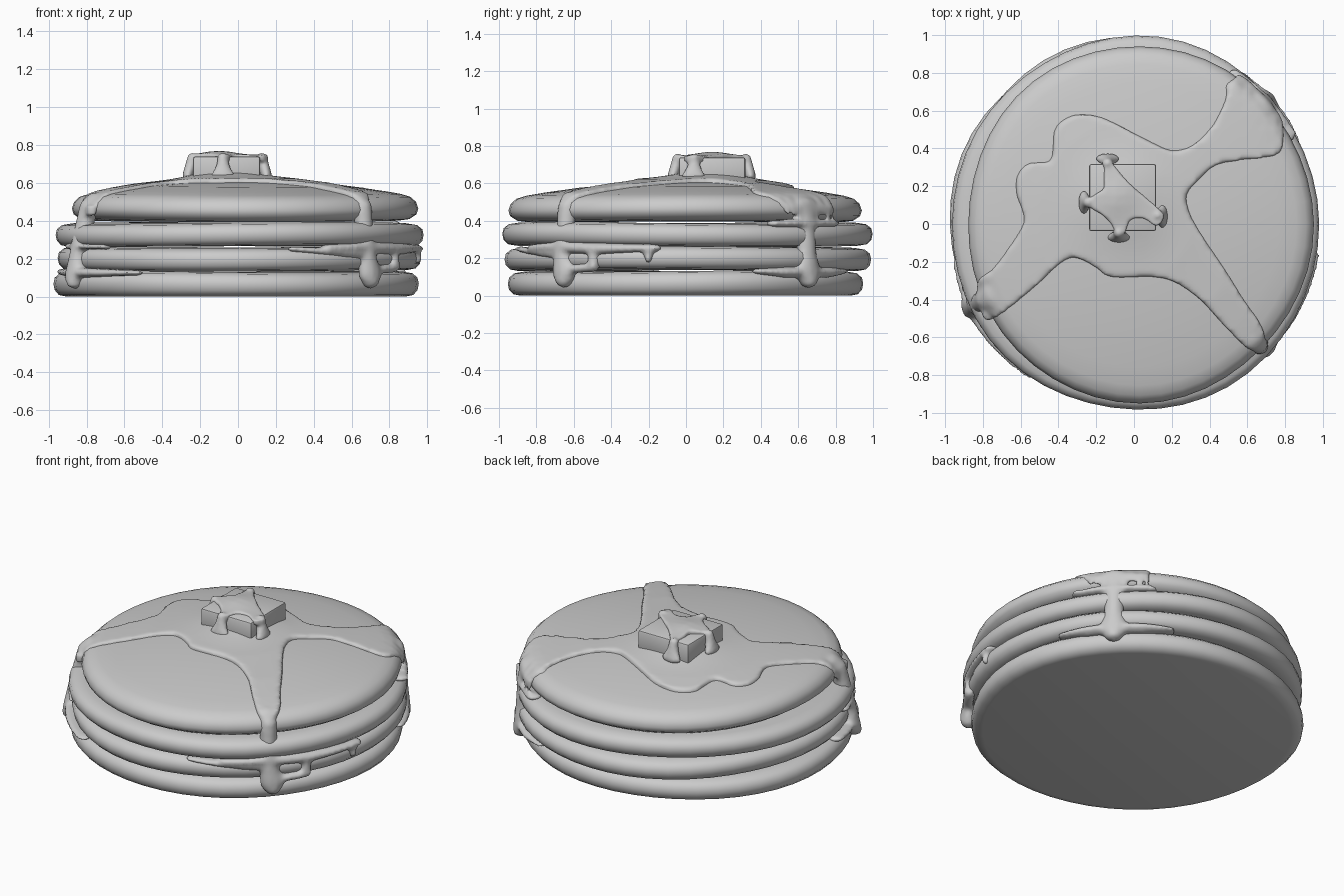
import bpy, bmesh, math
from mathutils import Matrix, Vector

if "Cube" in bpy.data.objects:
    bpy.data.objects.remove(bpy.data.objects["Cube"])


def finish(bm, name, angle=None):
    bmesh.ops.recalc_face_normals(bm, faces=bm.faces)
    me = bpy.data.meshes.new(name)
    bm.to_mesh(me)
    bm.free()
    ob = bpy.data.objects.new(name, me)
    bpy.context.collection.objects.link(ob)
    if angle:
        bpy.ops.object.select_all(action='DESELECT')
        ob.select_set(True)
        bpy.context.view_layer.objects.active = ob
        bpy.ops.object.shade_smooth_by_angle(angle=math.radians(angle))
    return ob


# Pancakes: a wobbly lathed profile of (radius factor, z)
def pancake(name, cx, cy, rx, ry, profile, phase, seg=48):
    bm = bmesh.new()
    rings = []
    for r, z in profile[1:-1]:
        ring = []
        for i in range(seg):
            a = 2 * math.pi * i / seg
            k = r * (1 + 0.006 * math.sin(3 * a + phase) + 0.004 * math.sin(5 * a + 2 * phase))
            dz = 0.005 * math.sin(2 * a + phase) * r if z > 0.01 else 0
            ring.append(bm.verts.new((cx + rx * k * math.cos(a), cy + ry * k * math.sin(a), z + dz)))
        rings.append(ring)
    for lo, hi in zip(rings, rings[1:]):
        for i in range(seg):
            j = (i + 1) % seg
            bm.faces.new((lo[i], lo[j], hi[j], hi[i]))
    for ring, z in ((rings[0], profile[0][1]), (rings[-1], profile[-1][1])):
        c = bm.verts.new((cx, cy, z))
        for i in range(seg):
            bm.faces.new((ring[i], ring[(i + 1) % seg], c))
    return finish(bm, name, 50)


EDGE = [(0, 0), (.93, 0), (.97, .06), (.993, .25), (1, .5), (.993, .75), (.965, .93), (.91, 1), (0, 1)]
for name, cx, cy, rx, ry, z0, h, ph in (
        ("bottom_pancake", -.015, 0, .965, .95, 0, .13, 0.4),
        ("second_pancake", .005, .01, .96, .98, .137, .122, 2.0),
        ("third_pancake", .008, 0, .972, .99, .266, .122, 3.6)):
    pancake(name, cx, cy, rx, ry, [(r, z0 + t * h) for r, t in EDGE], ph)

TOP = [(0, .397), (.89, .397), (.95, .405), (.99, .43), (1, .46), (.987, .495), (.955, .522),
       (.9, .538), (.8, .554), (.6, .58), (.3, .603), (0, .61)]
pancake("top_pancake", .03, 0, .915, .945, TOP, 1.2)


def dome(x, y):
    r = math.hypot((x - .03) / .915, y / .945)
    up = TOP[:3:-1]
    for (r0, z0), (r1, z1) in zip(up, up[1:]):
        if r <= r1:
            return z0 + (z1 - z0) * (r - r0) / (r1 - r0)
    return .46


# Butter pat
bm = bmesh.new()
bmesh.ops.create_cube(bm, size=1, matrix=Matrix.Translation((-.06, .14, .672)) @ Matrix.Diagonal((.355, .355, .135, 1)))
bmesh.ops.bevel(bm, geom=bm.edges[:], offset=.012, segments=2, affect='EDGES', profile=.5)
finish(bm, "butter", 35)


# Syrup helpers
def spline(pts, n=4):
    out = []
    p = [Vector(q) for q in pts]
    for i in range(len(p)):
        a, b, c, d = (p[(i + k - 1) % len(p)] for k in range(4))
        for s in range(n):
            t = s / n
            out.append(.5 * (2 * b + (c - a) * t + (2 * a - 5 * b + 4 * c - d) * t * t + (3 * b - a - 3 * c + d) * t ** 3))
    return out


def sheet(bm, outline, low, high):
    """Closed slab with the given outline, draped between two height functions."""
    s = bmesh.new()
    f = s.faces.new([s.verts.new((q.x, q.y, 0)) for q in spline(outline)])
    bmesh.ops.triangulate(s, faces=[f])
    for axis in ((1, 0, 0), (0, 1, 0)):
        for i in range(-18, 19):
            bmesh.ops.bisect_plane(s, geom=s.verts[:] + s.edges[:] + s.faces[:],
                                   plane_co=Vector(axis) * (i * .05 + .003), plane_no=axis)
    top = bmesh.ops.extrude_face_region(s, geom=s.faces[:])["geom"]
    top = {v for v in top if isinstance(v, bmesh.types.BMVert)}
    for v in s.verts:
        v.co.z = (high if v in top else low)(v.co.x, v.co.y)
    bmesh.ops.recalc_face_normals(s, faces=s.faces)
    me = bpy.data.meshes.new("tmp")
    s.to_mesh(me)
    s.free()
    bm.from_mesh(me)
    bpy.data.meshes.remove(me)


def drip(bm, pts, thick=.05):
    """Chain of blobs hugging the stack: (angle, radius, z, half width, half height)."""
    for p, q in zip(pts, pts[1:]):
        n = max(2, int((abs(p[0] - q[0]) * .016 + abs(p[2] - q[2])) / .018))
        for k in range(n + 1):
            a, r, z, w, h = (u + (v - u) * k / n for u, v in zip(p, q))
            m = Matrix.Rotation(math.radians(a), 4, 'Z') @ Matrix.Translation((r, 0, z)) @ Matrix.Diagonal((thick, w, h, 1))
            bmesh.ops.create_icosphere(bm, subdivisions=2, radius=1, matrix=m)


def syrup(bm, name, voxel):
    ob = finish(bm, name)
    rm = ob.modifiers.new("merge", 'REMESH')
    rm.mode, rm.voxel_size, rm.use_smooth_shade = 'VOXEL', voxel, True
    sm = ob.modifiers.new("soften", 'SMOOTH')
    sm.factor, sm.iterations = .5, 5


# Main syrup pool
POOL = [(-.42, .5), (-.36, .56), (-.28, .58), (-.16, .56), (0, .48), (.12, .42), (.2, .39), (.3, .41),
        (.4, .5), (.46, .6), (.52, .75), (.56, .79), (.66, .71), (.74, .62), (.79, .53), (.78, .39), (.71, .355),
        (.58, .34), (.43, .31), (.34, .23), (.28, .16), (.29, .07), (.34, -.03), (.42, -.15), (.5, -.27),
        (.58, -.4), (.67, -.53), (.69, -.62), (.62, -.67), (.48, -.54), (.35, -.4), (.22, -.31), (.1, -.28),
        (-.12, -.28), (-.2, -.23), (-.3, -.18), (-.38, -.2), (-.5, -.31), (-.63, -.42), (-.74, -.5),
        (-.8, -.49), (-.83, -.31), (-.74, -.23), (-.6, -.03), (-.585, .05), (-.62, .15), (-.62, .25),
        (-.56, .32), (-.45, .33), (-.43, .4)]
bm = bmesh.new()
sheet(bm, POOL, lambda x, y: dome(x, y) - .035,
      lambda x, y: dome(x, y) + .02 + .042 * math.exp(-((x + .06) ** 2 + (y - .12) ** 2) / .05))
# Front right run with its side seam streak
drip(bm, [(-44, .87, .52, .06, .04), (-44, .915, .47, .055, .05), (-44, .93, .3, .05, .05),
          (-44, .945, .2, .06, .05), (-43, .955, .12, .075, .06), (-43, .955, .085, .05, .045)])
drip(bm, [(-60, .935, .26, .03, .015), (-44, .94, .26, .05, .035), (-30, .945, .25, .05, .035), (-10, .95, .255, .04, .02)])
drip(bm, [(-31, .955, .25, .03, .03), (-31, .96, .16, .035, .035)], .035)
drip(bm, [(-42, .955, .14, .03, .025), (-31, .96, .15, .03, .025)], .035)
drip(bm, [(-12, .955, .25, .04, .03), (-12, .965, .195, .02, .025)], .03)
drip(bm, [(-72, .93, .25, .03, .015), (-46, .94, .22, .04, .03)], .04)
# Front left run with its seam streak
drip(bm, [(-153, .84, .52, .08, .03), (-153, .885, .47, .06, .05), (-153, .925, .32, .055, .05),
          (-153, .95, .2, .055, .05), (-153, .97, .11, .07, .05), (-152, .975, .07, .04, .03)])
drip(bm, [(-168, .935, .13, .03, .02), (-150, .955, .125, .06, .03), (-125, .945, .125, .05, .015)])
drip(bm, [(-160, .93, .265, .03, .02), (-138, .94, .262, .03, .015)])
# Back right run spreading out at the bottom
drip(bm, [(31, .86, .51, .06, .035), (42, .88, .505, .07, .045), (54, .88, .51, .05, .035)])
drip(bm, [(43, .92, .48, .1, .05), (43, .935, .38, .06, .05), (43, .945, .22, .06, .05),
          (43, .955, .12, .09, .05), (43, .96, .075, .05, .035)])
drip(bm, [(24, .935, .13, .03, .015), (34, .945, .125, .06, .03), (53, .945, .125, .06, .03), (63, .93, .13, .03, .015)])
drip(bm, [(30, .94, .385, .04, .02), (56, .94, .385, .04, .02)])
syrup(bm, "syrup_pool", .014)

# Syrup cap over the butter with four runs down its sides
CAP = [(-.14, .34), (-.09, .29), (-.03, .22), (.05, .15), (.13, .08), (.16, .04), (.12, -.01), (.05, .03),
       (-.02, .02), (-.05, -.05), (-.09, -.06), (-.12, .0), (-.17, .05), (-.22, .08), (-.25, .12),
       (-.2, .16), (-.16, .19), (-.16, .26)]
bm = bmesh.new()
sheet(bm, CAP, lambda x, y: .715,
      lambda x, y: .748 + .022 * math.exp(-((x + .1) ** 2 + (y - .14) ** 2) / .012))
for x, y, dx, dy in ((-.24, .115, -1, 0), (-.08, -.045, 0, -1), (.125, .045, 1, -.2), (-.14, .32, 0, 1)):
    for k in range(9):
        t = k / 8
        w = .03 + .035 * t * t
        m = Matrix.Translation((x + dx * .025 * t, y + dy * .025 * t, .73 - .09 * t)) @ \
            Matrix.Diagonal((w if abs(dy) > .5 else .03, .03 if abs(dy) > .5 else w, .03, 1))
        bmesh.ops.create_icosphere(bm, subdivisions=2, radius=1, matrix=m)
syrup(bm, "butter_syrup", .009)
